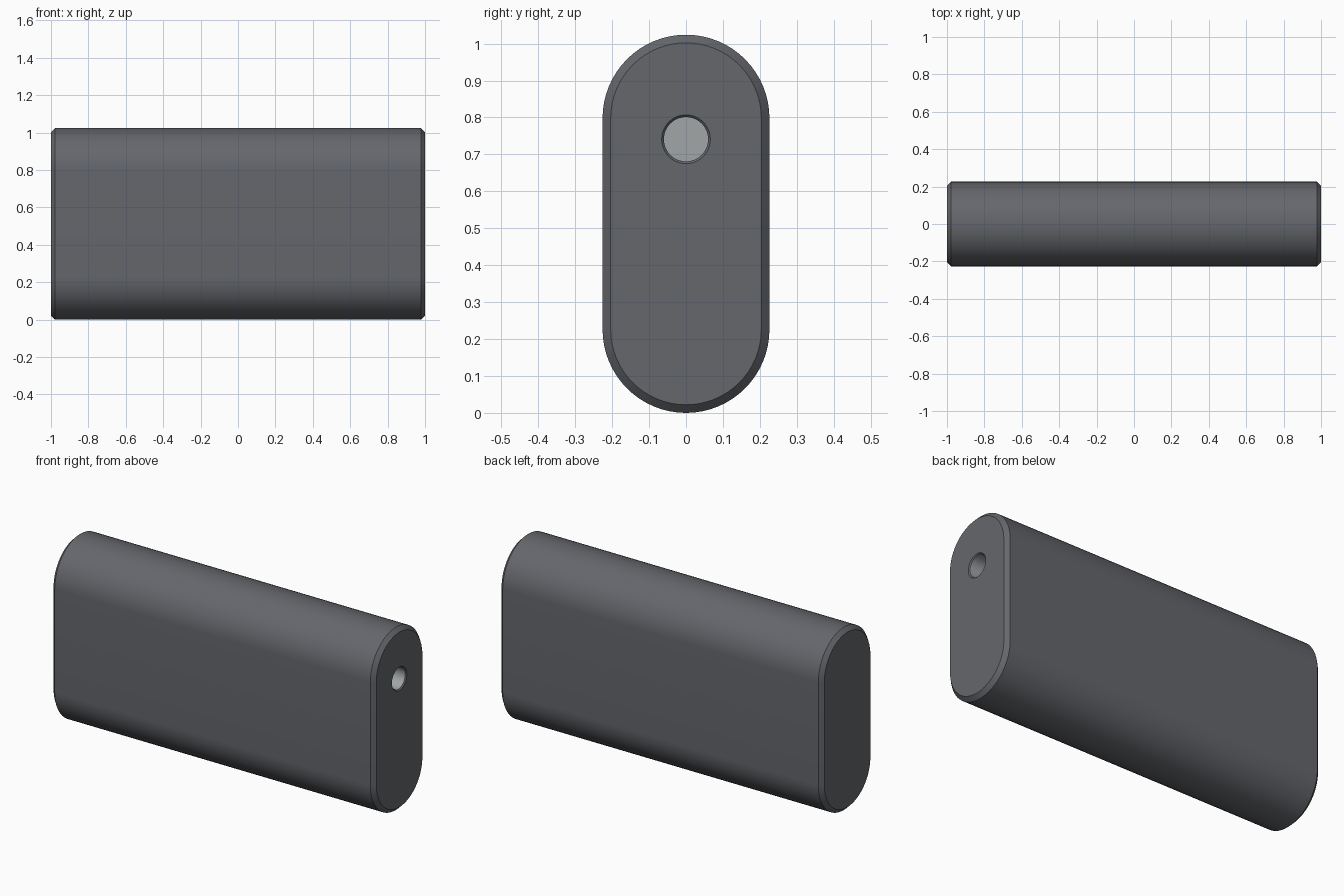
import bpy, bmesh
from math import pi, sin, cos

if "Cube" in bpy.data.objects:
    bpy.data.objects.remove(bpy.data.objects["Cube"])

HEIGHT, RADIUS, CHAMFER = 1.024, 0.226, 0.022
HOLE_Z, HOLE_R, LIP, DEPTH = 0.741, 0.066, 0.006, 0.2


def material(name, rgb):
    mat = bpy.data.materials.new(name)
    mat.diffuse_color = (*rgb, 1)
    mat.use_nodes = True
    mat.node_tree.nodes["Principled BSDF"].inputs["Base Color"].default_value = mat.diffuse_color
    return mat


def stadium(inset, n=32):
    r, pts = RADIUS - inset, []
    for start, zc in ((0, HEIGHT - RADIUS), (pi, RADIUS)):
        for i in range(n + 1):
            a = start + pi * i / n
            pts.append((r * cos(a), zc + r * sin(a)))
    return pts


def circle(r, n=48):
    return [(r * cos(2 * pi * i / n), HOLE_Z + r * sin(2 * pi * i / n)) for i in range(n)]


def loft(bm, sections):
    """Skin a list of (x, outline) sections; return the rings and side faces."""
    rings = [[bm.verts.new((x, y, z)) for y, z in pts] for x, pts in sections]
    sides = []
    for a, b in zip(rings, rings[1:]):
        n = len(a)
        sides.append([bm.faces.new((a[i], a[(i + 1) % n], b[(i + 1) % n], b[i]))
                      for i in range(n)])
    return rings, sides


def ring_edges(bm, ring):
    return [bm.edges.get((ring[i - 1], ring[i])) for i in range(len(ring))]


bm = bmesh.new()

# Rounded slab with chamfered ends
shell, _ = loft(bm, [(-1, stadium(CHAMFER)), (-1 + CHAMFER, stadium(0)),
                     (1 - CHAMFER, stadium(0)), (1, stadium(CHAMFER))])
bm.faces.new(shell[0])

# Blind round port with a small lip on the right end
bore, sides = loft(bm, [(1, circle(HOLE_R)), (1 - LIP, circle(HOLE_R - LIP)),
                        (1 - DEPTH, circle(HOLE_R - LIP))])
floor = bm.faces.new(bore[-1])
for f in sides[1] + [floor]:
    f.material_index = 1

# Right end face around the port
bmesh.ops.triangle_fill(bm, use_beauty=True, normal=(1, 0, 0),
                        edges=ring_edges(bm, shell[-1]) + ring_edges(bm, bore[0]))
bmesh.ops.recalc_face_normals(bm, faces=bm.faces)

mesh = bpy.data.meshes.new("slab_body")
bm.to_mesh(mesh)
bm.free()
mesh.materials.append(material("dark_grey", (0.13, 0.135, 0.15)))
mesh.materials.append(material("light_grey", (0.36, 0.38, 0.39)))

body = bpy.data.objects.new("slab_body", mesh)
bpy.context.collection.objects.link(body)
bpy.context.view_layer.objects.active = body
body.select_set(True)
bpy.ops.object.shade_smooth_by_angle(angle=pi / 6)
